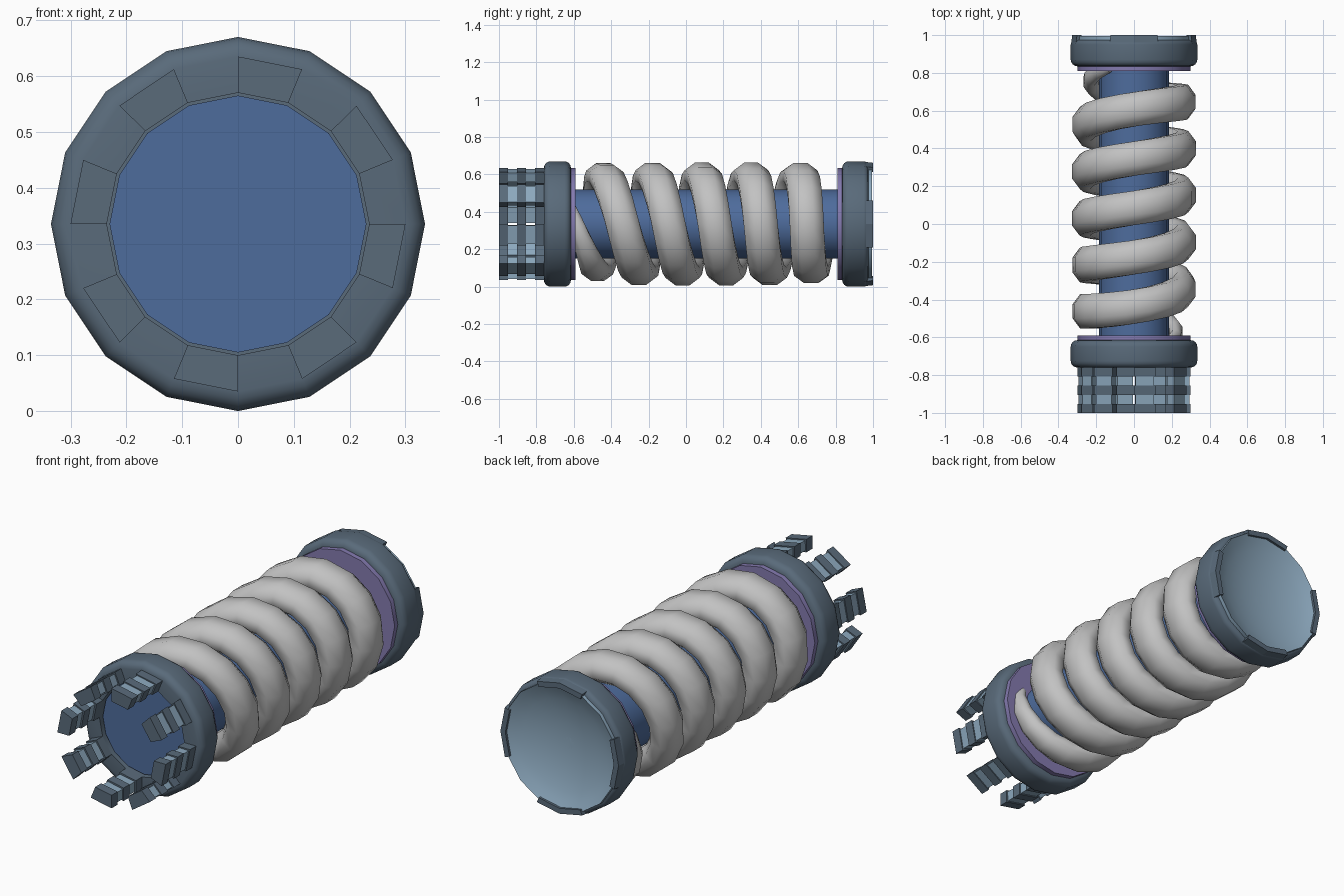
import bpy, bmesh
from math import sin, cos, pi, radians

if "Cube" in bpy.data.objects:
    bpy.data.objects.remove(bpy.data.objects["Cube"], do_unlink=True)

AXIS_Z = 0.335
SIDES = 16
STEP = 2 * pi / SIDES


def material(name, r, g, b):
    m = bpy.data.materials.new(name)
    m.use_nodes = True
    m.diffuse_color = (r, g, b, 1)
    bsdf = next(n for n in m.node_tree.nodes if n.type == 'BSDF_PRINCIPLED')
    bsdf.inputs["Base Color"].default_value = (r, g, b, 1)
    return m


slate = material("dark slate", 0.10, 0.145, 0.195)
pale = material("pale blue", 0.265, 0.395, 0.515)
blue = material("deep blue", 0.076, 0.15, 0.335)
purple = material("muted purple", 0.23, 0.195, 0.43)
grey = material("light grey", 0.54, 0.54, 0.54)


def polar(r, angle, y):
    """Point around the long axis; angle 0 is up, turning towards +x."""
    return (r * sin(angle), y, AXIS_Z + r * cos(angle))


def finish(bm, name, mat, smooth=True):
    bmesh.ops.recalc_face_normals(bm, faces=bm.faces)
    mesh = bpy.data.meshes.new(name)
    bm.to_mesh(mesh)
    bm.free()
    mesh.materials.append(mat)
    obj = bpy.data.objects.new(name, mesh)
    bpy.context.collection.objects.link(obj)
    if smooth:
        bpy.ops.object.select_all(action='DESELECT')
        obj.select_set(True)
        bpy.context.view_layer.objects.active = obj
        bpy.ops.object.shade_smooth_by_angle(angle=radians(45))


def loft(bm, rings, closed_ends):
    """Join rings of points, each ring being a closed cross-section."""
    rings = [[bm.verts.new(p) for p in ring] for ring in rings]
    n = len(rings[0])
    pairs = list(zip(rings, rings[1:]))
    if not closed_ends:
        pairs.append((rings[-1], rings[0]))
    for a, b in pairs:
        for i in range(n):
            j = (i + 1) % n
            bm.faces.new((a[i], a[j], b[j], b[i]))
    if closed_ends:
        bm.faces.new(rings[0])
        bm.faces.new(rings[-1])


def lathe(name, profile, mat):
    """Revolve a closed (radius, y) outline."""
    bm = bmesh.new()
    loft(bm, [[polar(r, k * STEP, y) for r, y in profile]
              for k in range(SIDES)], False)
    finish(bm, name, mat)


def turned(name, stations, mat):
    """Solid turned part through (radius, y) stations, closed at both ends."""
    bm = bmesh.new()
    loft(bm, [[polar(r, k * STEP, y) for k in range(SIDES)]
              for r, y in stations], True)
    finish(bm, name, mat)


def arc_block(bm, outline, angles):
    loft(bm, [[polar(r, a, y) for r, y in outline] for a in angles], True)


def rounded(y, inward, size=0.035, r=0.335):
    """Quarter-round rim from the flat face at y to the outer wall."""
    arc = [k * pi / 8 for k in range(5)]
    return [(r - size * (1 - sin(a)), y + inward * size * (1 - cos(a)))
            for a in arc]


# Central rod and the plates that hold the spring
turned("central_rod", [(0.185, -0.67), (0.185, 0.9)], blue)
turned("front_plate", [(0.230, -0.74), (0.230, -0.71)], blue)
turned("front_washer", [(0.30, -0.63), (0.30, -0.59)], purple)
turned("back_washer", [(0.30, 0.81), (0.30, 0.85)], purple)

# Rounded collars, the front one with a ledge behind its plate
lathe("front_collar", [(0.235, -0.76)] + rounded(-0.76, 1)
      + rounded(-0.615, -1)[::-1]
      + [(0.19, -0.615), (0.19, -0.72), (0.235, -0.72)], slate)
lathe("back_collar", [(0.235, 0.835)] + rounded(0.835, 1)
      + rounded(0.975, -1, 0.025)[::-1] + [(0.235, 0.92)], slate)

# Dished end cap
turned("end_cap", [(0.312, 0.93), (0.312, 0.994), (0.275, 0.976), (0.23, 0.960),
                   (0.17, 0.945), (0.10, 0.934), (0.03, 0.930)], pale)

# Four clips around the end cap
bm = bmesh.new()
for q in range(4):
    mid = q * pi / 2
    arc_block(bm, [(0.30, 0.95), (0.333, 0.95), (0.327, 1.0), (0.30, 1.0)],
              [mid - STEP, mid, mid + STEP])
finish(bm, "end_clips", slate, smooth=False)

# Eight banded teeth on the front: wide dark bands, narrower pale bands
BAND = 0.048
dark_bands, pale_bands = bmesh.new(), bmesh.new()
for t in range(SIDES // 2):
    a = 2 * t * STEP
    for b in range(5):
        y0 = -1 + b * BAND
        y1 = y0 + BAND
        if b % 2 == 0:
            arc_block(dark_bands, [(0.235, y0), (0.30, y0), (0.30, y1), (0.235, y1)],
                      [a, a + STEP])
        else:
            arc_block(pale_bands, [(0.242, y0), (0.293, y0), (0.293, y1), (0.242, y1)],
                      [a + 0.024, a + STEP - 0.024])
finish(dark_bands, "tooth_dark_bands", slate, smooth=False)
finish(pale_bands, "tooth_pale_bands", pale, smooth=False)

# Coil spring: octagonal section, slightly tighter underneath, thin tucked-in ends
START, END, TAPER = -2.84, 2.90, 0.45
PITCH, INNER, THICK, WIDE = 0.25, 0.192, 0.068, 0.091
bm = bmesh.new()
count = int((END - START) * SIDES)
rings = []
for i in range(count + 1):
    turn = START + (END - START) * i / count
    angle = turn * 2 * pi
    size = 0.35 + 0.65 * min(1, (turn - START) / TAPER, (END - turn) / TAPER)
    y = 0.2 + (PITCH * turn - 0.11) * (0.985 + 0.06 * cos(angle))
    ring = []
    for s in range(8):
        c = (s + 0.5) * pi / 4
        grow = size / cos(pi / 8)
        ring.append(polar(INNER + THICK * size + THICK * grow * cos(c), angle,
                          y + WIDE * grow * sin(c)))
    rings.append(ring)
loft(bm, rings, True)
for f in bm.faces:
    f.smooth = len(f.verts) == 4
finish(bm, "coil_spring", grey, smooth=False)
